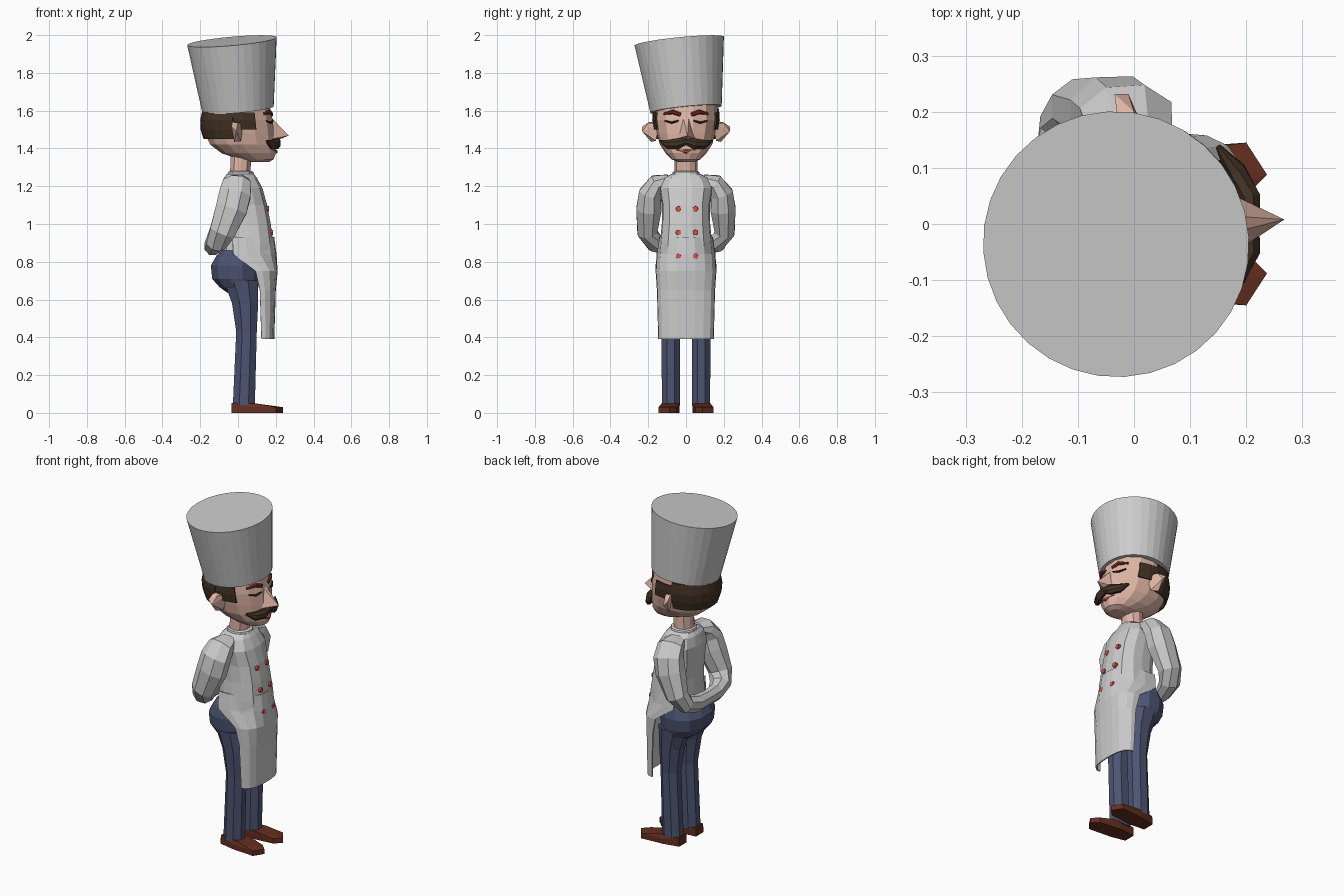
import bpy, bmesh
from math import sin, cos, pi, radians
from mathutils import Vector, Matrix

if "Cube" in bpy.data.objects:
    bpy.data.objects.remove(bpy.data.objects["Cube"])

COLORS = {
    "skin": (0.75, 0.47, 0.38), "hair": (0.055, 0.032, 0.018), "brow": (0.16, 0.025, 0.02),
    "trousers": (0.075, 0.09, 0.17), "leather": (0.13, 0.028, 0.014),
    "button": (0.8, 0.08, 0.07), "lip": (0.55, 0.12, 0.11), "lash": (0.02, 0.02, 0.02),
}
MATS = {}
for key, rgb in COLORS.items():
    MATS[key] = bpy.data.materials.new(key)
    MATS[key].diffuse_color = (*rgb, 1)


def finish(name, bm, color=None):
    bmesh.ops.recalc_face_normals(bm, faces=bm.faces)
    mesh = bpy.data.meshes.new(name)
    bm.to_mesh(mesh)
    bm.free()
    obj = bpy.data.objects.new(name, mesh)
    bpy.context.collection.objects.link(obj)
    if color:
        mesh.materials.append(MATS[color])
    return obj


def skin_rings(bm, rings, closed):
    rows = [[bm.verts.new(p) for p in ring] for ring in rings]
    n = len(rows[0])
    for a, b in zip(rows, rows[1:]):
        for i in range(n if closed else n - 1):
            j = (i + 1) % n
            bm.faces.new((a[i], a[j], b[j], b[i]))
    if closed:
        bm.faces.new(rows[0])
        bm.faces.new(rows[-1])


def loft(name, sections, n=12, power=2.2, color=None, cy=None, arc=None):
    """Stack of superellipses (z, x_min, x_max, half_width[, centre_y]); arc in degrees leaves it open."""
    rings = []
    for z, x0, x1, hw, *rest in sections:
        oy = rest[0] if rest else 0
        ring = []
        for i in range(n + 1 if arc else n):
            t = radians(arc[0] + (arc[1] - arc[0]) * i / n) if arc else 2 * pi * (i + 0.5) / n
            c, s = cos(t), sin(t)
            k = (abs(c) ** power + abs(s) ** power) ** (-1 / power)
            ring.append(((x0 + x1) / 2 + (x1 - x0) / 2 * c * k, oy + hw * s * k, z))
        rings.append(ring)
    bm = bmesh.new()
    skin_rings(bm, rings, arc is None)
    obj = finish(name, bm, color)
    if arc:
        mod = obj.modifiers.new("thickness", "SOLIDIFY")
        mod.thickness = 0.008
        mod.offset = 0
    return obj


def tube(name, path, n=8, color=None):
    """Sweep along points (x, y, z, radius towards x, other radius)."""
    pts = [Vector(p[:3]) for p in path]
    rings = []
    for i, p in enumerate(path):
        t = (pts[min(i + 1, len(pts) - 1)] - pts[max(i - 1, 0)]).normalized()
        u = Vector((1, 0, 0))
        u = (u - t * u.dot(t)).normalized()
        v = t.cross(u)
        rings.append([pts[i] + u * p[3] * cos(2 * pi * (k + .5) / n) + v * p[4] * sin(2 * pi * (k + .5) / n)
                      for k in range(n)])
    bm = bmesh.new()
    skin_rings(bm, rings, True)
    return finish(name, bm, color)


def hull(name, points, color=None):
    bm = bmesh.new()
    for p in points:
        bm.verts.new(p)
    bmesh.ops.convex_hull(bm, input=bm.verts)
    return finish(name, bm, color)


def frustum(name, start, end, r1, r2, n, color=None):
    start, end = Vector(start), Vector(end)
    axis = end - start
    m = Matrix.Translation((start + end) / 2) @ axis.to_track_quat('Z', 'Y').to_matrix().to_4x4()
    bm = bmesh.new()
    bmesh.ops.create_cone(bm, cap_ends=True, segments=n, radius1=r1, radius2=r2, depth=axis.length, matrix=m)
    return finish(name, bm, color)


def flip(path, s):
    return [(p[0], p[1] * s, *p[2:]) for p in path]


# Tilted tall hat
frustum("hat", (0, 0, 1.607), (-0.032, -0.036, 1.968), 0.19, 0.238, 32)

# Head, hair band and neck
head = [(1.328, .06, .165, .04), (1.342, .01, .19, .075), (1.375, -.09, .203, .108), (1.42, -.15, .198, .138),
        (1.48, -.18, .195, .155), (1.55, -.185, .187, .168), (1.63, -.17, .17, .165)]
loft("head", head, 14, color="skin")
loft("hair", [(1.45, -.178, .186, .153), (1.5, -.194, .2, .168), (1.55, -.196, .196, .176), (1.61, -.183, .183, .172)],
     10, color="hair", arc=(98, 262))
for s, side in ((1, "left"), (-1, "right")):
    loft(side + "_sideburn", [(1.5, -.192, .198, .166), (1.55, -.196, .192, .174), (1.59, -.187, .183, .172)],
         2, color="hair", arc=(s * 62, s * 98))
loft("neck", [(1.25, -.045, .065, .06), (1.37, -.04, .075, .06)], 10, color="skin")

# Nose and mouth
hull("nose", [(.18, .014, 1.56), (.18, -.014, 1.56), (.268, .008, 1.468), (.18, .05, 1.45),
              (.18, -.05, 1.45), (.19, 0, 1.435)], "skin")
tube("mouth", [(.18, -.05, 1.395, .012, .004), (.2, 0, 1.383, .012, .011), (.18, .05, 1.395, .012, .004)], 6, "lip")

# Moustache as one mirrored sweep
half = [(.205, .045, 1.425, .022, .03), (.18, .095, 1.42, .02, .026), (.15, .138, 1.44, .005, .006)]
tube("moustache", flip(half, -1)[::-1] + [(.207, 0, 1.437, .018, .02)] + half, 8, "hair")

# Paired facial features
for s, side in ((1, "left"), (-1, "right")):
    hull(side + "_ear", flip([(.03, .14, 1.53), (-.02, .15, 1.54), (-.03, .195, 1.54), (.0, .2, 1.535),
                              (-.035, .232, 1.515), (-.01, .232, 1.49), (.015, .16, 1.44), (-.02, .185, 1.435)], s), "skin")
    tube(side + "_eyebrow", flip([(.178, .028, 1.578, .01, .011), (.168, .07, 1.594, .01, .012),
                                  (.136, .115, 1.583, .01, .007)], s), 6, "brow")
    tube(side + "_eyelid", flip([(.183, .04, 1.547, .007, .004), (.173, .075, 1.536, .008, .006),
                                 (.148, .11, 1.546, .008, .004)], s), 6, "lash")

# Collar, jacket and open-backed apron
loft("collar", [(1.24, -.065, .095, .08), (1.275, -.055, .085, .07), (1.28, -.045, .075, .062)], 10)
loft("jacket", [(.80, -.09, .19, .148), (.9, -.075, .187, .138), (1.0, -.075, .174, .128), (1.1, -.085, .155, .126),
                (1.19, -.088, .13, .14), (1.245, -.075, .1, .115), (1.265, -.06, .085, .075)], 14, 2.8)
loft("apron", [(.93, -.248, .188, .139), (.84, -.25, .2, .152), (.75, -.02, .206, .157),
               (.65, .035, .196, .15), (.39, .06, .188, .143)], 10, 2.6, arc=(-90, 90))

# Two columns of buttons
for z, x in ((1.08, .157), (.955, .18), (.83, .197)):
    for y in (-.04, .05):
        frustum("button", (x - .02, y, z), (x + .006, y, z), .016, .014, 8, "button")

# Arms folded behind the back
arm = [(.0, .09, 1.235, .055, .03), (-.005, .15, 1.215, .08, .055), (-.015, .188, 1.16, .09, .066),
       (-.035, .196, 1.08, .09, .072), (-.085, .205, .955, .072, .056), (-.115, .165, .9, .06, .052),
       (-.135, .09, .882, .045, .05), (-.14, -.02, .88, .035, .045)]
for s, side in ((1, "left"), (-1, "right")):
    tube(side + "_arm", flip(arm, s), 8)

# Hips, legs and shoes
loft("hips", [(.625, -.04, .09, .125), (.665, -.1, .11, .145), (.71, -.14, .12, .16), (.78, -.147, .125, .166),
              (.835, -.115, .11, .155), (.86, -.085, .08, .13)], 12, color="trousers")
shoe = [(-.035, .045), (-.035, .115), (.06, .135), (.2, .145), (.237, .088), (.2, .05), (.06, .035)]
for s, side in ((1, "left"), (-1, "right")):
    loft(side + "_leg", [(.04, -.03, .092, .05, .08 * s), (.43, -.012, .102, .052, .08 * s),
                         (.58, -.035, .11, .063, .08 * s), (.70, -.08, .11, .075, .08 * s)], 8, 2.4, "trousers")
    pts = [(x, y, 0) for x, y in shoe] + [(x, y, .03) for x, y in shoe]
    pts += [(-.033, .045, .052), (-.033, .115, .052), (.095, .13, .05), (.095, .035, .05)]
    hull(side + "_shoe", flip(pts, s), "leather")

for m in bpy.data.materials:
    if m.users and not m.is_grease_pencil:
        m.use_nodes = True
        m.node_tree.nodes["Principled BSDF"].inputs["Base Color"].default_value = m.diffuse_color
